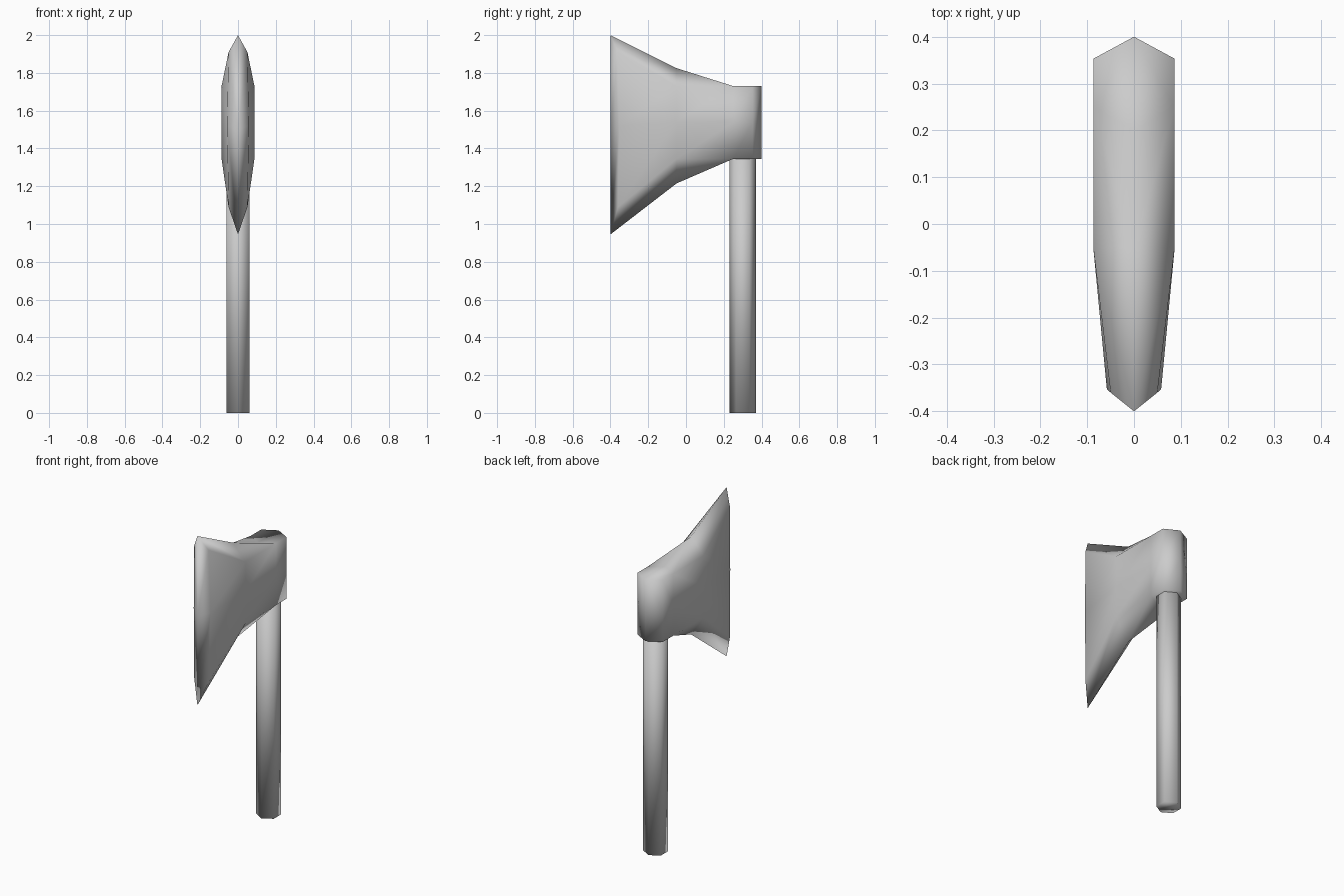
import bpy, bmesh
from mathutils import Matrix

if "Cube" in bpy.data.objects:
    bpy.data.objects.remove(bpy.data.objects["Cube"])


def finish(name, bm):
    bmesh.ops.recalc_face_normals(bm, faces=bm.faces)
    for f in bm.faces:
        f.smooth = True
    mesh = bpy.data.meshes.new(name)
    bm.to_mesh(mesh)
    bm.free()
    obj = bpy.data.objects.new(name, mesh)
    bpy.context.collection.objects.link(obj)
    return obj


# Handle: hexagonal shaft with corners facing front and back
bm = bmesh.new()
H = 1.35
bmesh.ops.create_cone(bm, cap_ends=True, segments=6, radius1=0.07, radius2=0.07, depth=H,
                      matrix=Matrix.Translation((0, 0.30, H / 2)))
# make sure a corner points along y
if max(v.co.y for v in bm.verts) < 0.365:
    bmesh.ops.rotate(bm, verts=bm.verts, cent=(0, 0.30, 0), matrix=Matrix.Rotation(0.5235988, 3, 'Z'))
finish("handle", bm)

# Axe head: right half, vertical columns from socket back to cutting edge (top, middle, bottom)
columns = [
    [(0, 0.40, 1.73), (0, 0.40, 1.54), (0, 0.40, 1.345)],
    [(0.087, 0.353, 1.73), (0.087, 0.353, 1.54), (0.087, 0.353, 1.345)],
    [(0.087, 0.25, 1.73), (0.087, 0.25, 1.54), (0.087, 0.25, 1.345)],
    [(0.087, -0.05, 1.73), (0.087, -0.05, 1.54), (0.087, -0.05, 1.345)],
    [(0.05, -0.36, 1.91), (0.058, -0.353, 1.52), (0.05, -0.36, 1.09)],
    [(0, -0.40, 2.0), (0, -0.40, 1.50), (0, -0.40, 0.945)],
]
bm = bmesh.new()
cols = [[bm.verts.new(p) for p in c] for c in columns]
for a, b in zip(cols, cols[1:]):
    for i in range(2):
        bm.faces.new((a[i], a[i + 1], b[i + 1], b[i]))

# Top and bottom: flat socket cap, hollow behind the ridge, sloping blade
for row, socket_z, ridge_z in ((0, 1.73, 1.825), (2, 1.345, 1.215)):
    back, side, corner, shoulder, cheek, tip = [c[row] for c in cols]
    notch = bm.verts.new((0, 0.20, socket_z))
    ridge = bm.verts.new((0, -0.05, ridge_z))
    bm.faces.new((back, side, corner, notch))
    bm.faces.new((notch, corner, ridge))
    bm.faces.new((corner, shoulder, ridge))
    bm.faces.new((shoulder, cheek, tip, ridge))

# Mirror to the left half and weld the seam
bmesh.ops.mirror(bm, geom=bm.verts[:] + bm.edges[:] + bm.faces[:], axis='X', merge_dist=0.0005)
bmesh.ops.remove_doubles(bm, verts=bm.verts, dist=0.0005)
finish("axe_head", bm)
